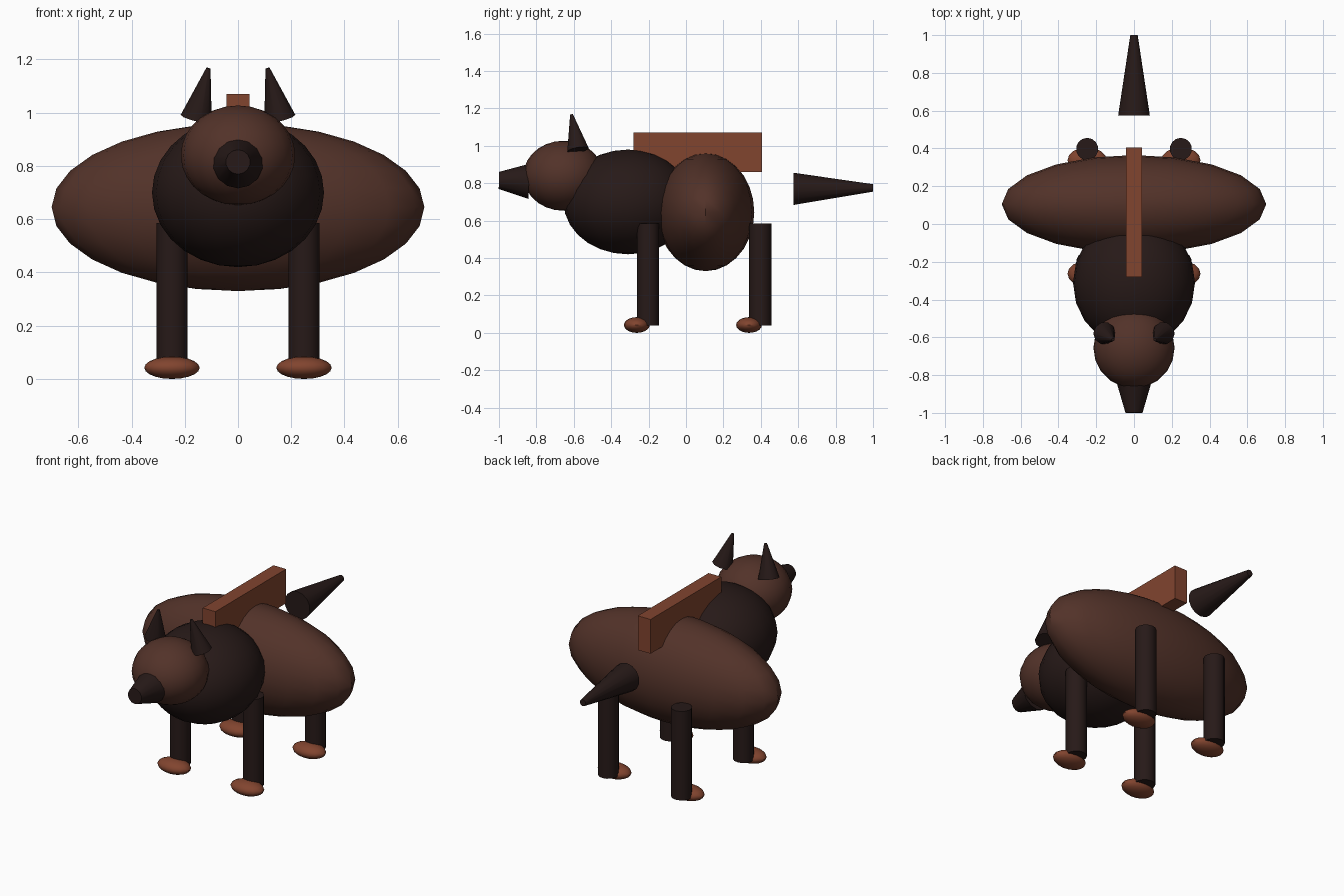
import bpy, math
from mathutils import Vector

if "Cube" in bpy.data.objects:
    bpy.data.objects.remove(bpy.data.objects["Cube"])


def material(name, rgb):
    m = bpy.data.materials.new(name)
    m.diffuse_color = (*rgb, 1)
    m.use_nodes = True
    m.node_tree.nodes["Principled BSDF"].inputs["Base Color"].default_value = m.diffuse_color
    return m


FUR = material("brown_fur", (0.085, 0.032, 0.022))
DARK = material("dark_fur", (0.020, 0.010, 0.009))
RUST = material("rust_fur", (0.22, 0.058, 0.028))


def finish(name, mat, smooth=True):
    ob = bpy.context.object
    ob.name = name
    ob.data.materials.append(mat)
    bpy.ops.object.transform_apply(location=False, rotation=True, scale=True)
    if smooth:
        bpy.ops.object.shade_smooth_by_angle(angle=math.radians(40))
    return ob


def ellipsoid(name, centre, radii, mat, segments=20, rings=14):
    bpy.ops.mesh.primitive_uv_sphere_add(segments=segments, ring_count=rings,
                                         radius=1, location=centre)
    bpy.context.object.scale = radii
    return finish(name, mat)


def cone(name, base, tip, r_base, r_tip, mat, sides=14):
    a, b = Vector(base), Vector(tip)
    d = b - a
    bpy.ops.mesh.primitive_cone_add(
        vertices=sides, radius1=r_base, radius2=r_tip, depth=d.length,
        location=(a + b) / 2, rotation=d.to_track_quat('Z', 'Y').to_euler())
    return finish(name, mat)


# Body, chest and head
ellipsoid("body", (0, 0.105, 0.645), (0.70, 0.26, 0.315), FUR)
ellipsoid("chest", (0, -0.31, 0.70), (0.323, 0.345, 0.28), DARK)
ellipsoid("head", (0, -0.655, 0.84), (0.215, 0.215, 0.187), FUR)

# Snout and tail
cone("snout", (0, -0.84, 0.81), (0, -1.0, 0.815), 0.094, 0.046, DARK)
cone("tail", (0, 0.575, 0.77), (0, 1.0, 0.775), 0.086, 0.02, DARK)

# Back ridge
bpy.ops.mesh.primitive_cube_add(size=1, location=(0, 0.0625, 0.965))
bpy.context.object.scale = (0.086, 0.685, 0.21)
finish("back_ridge", RUST, smooth=False)

# Ears, legs and paws on both sides
for s, side in ((-1, "left"), (1, "right")):
    cone(f"ear_{side}", (s * 0.157, -0.578, 0.978), (s * 0.111, -0.612, 1.167),
         0.06, 0.008, DARK, 10)
    for end, y in (("front", -0.203), ("back", 0.397)):
        cone(f"{end}_leg_{side}", (s * 0.248, y, 0.04), (s * 0.248, y, 0.585),
             0.059, 0.059, DARK)
        ellipsoid(f"{end}_paw_{side}", (s * 0.248, y - 0.06, 0.042),
                  (0.104, 0.069, 0.042), RUST, 16, 10)
